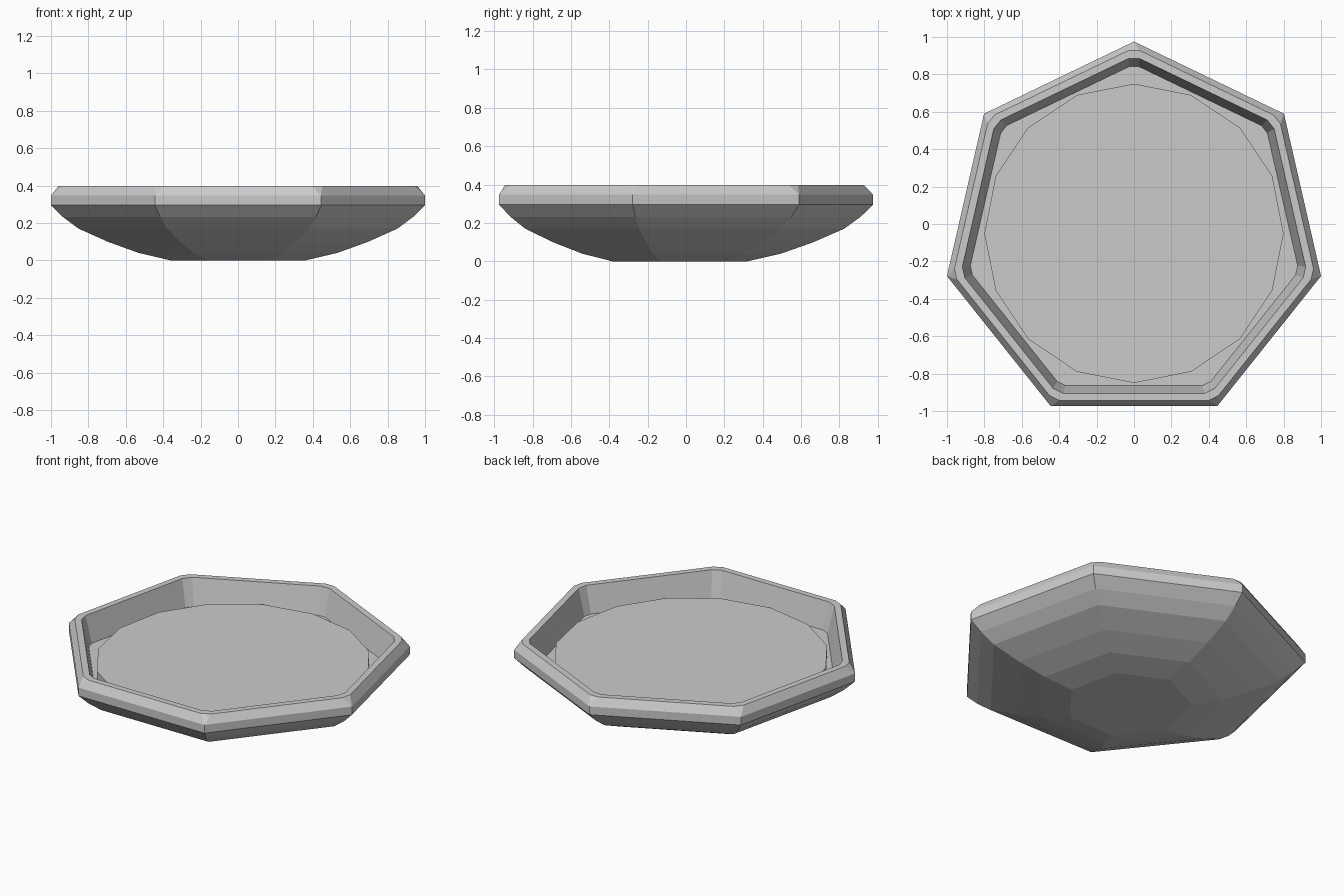
import bpy, bmesh
from math import sin, cos, pi
from mathutils import Vector

if "Cube" in bpy.data.objects:
    bpy.data.objects.remove(bpy.data.objects["Cube"])

SIDES, CY = 7, -0.05


def ring(bm, radius, z, cut):
    """Heptagon with each corner clipped by 'cut' (two verts per corner)."""
    corners = [Vector((radius * sin(2 * pi * k / SIDES),
                       CY + radius * cos(2 * pi * k / SIDES), z))
               for k in range(SIDES)]
    verts = []
    for k, c in enumerate(corners):
        for other in (corners[k - 1], corners[(k + 1) % SIDES]):
            verts.append(bm.verts.new(c + (other - c).normalized() * cut))
    return verts


def finish(bm, name):
    bmesh.ops.remove_doubles(bm, verts=bm.verts, dist=0.0005)
    bmesh.ops.recalc_face_normals(bm, faces=bm.faces)
    mesh = bpy.data.meshes.new(name)
    bm.to_mesh(mesh)
    bm.free()
    obj = bpy.data.objects.new(name, mesh)
    bpy.context.collection.objects.link(obj)


# Dish: bowl underside, upright edge, chamfered rim and recessed floor
profile = [
    (0.37, 0.0, 0), (0.545, 0.04, 0), (0.71, 0.098, 0), (0.875, 0.17, 0),
    (0.96, 0.232, 0), (1.0257, 0.295, 0), (1.0257, 0.347, 0),
    (0.992, 0.397, 0.033), (0.949, 0.397, 0.033), (0.904, 0.23, 0.028),
]
bm = bmesh.new()
rings = [ring(bm, *p) for p in profile]
n = SIDES * 2
for a, b in zip(rings, rings[1:]):
    for i in range(n):
        j = (i + 1) % n
        bm.faces.new((a[i], a[j], b[j], b[i]))
bm.faces.new(rings[0])
bm.faces.new(rings[-1])
finish(bm, "dish")

# Raised sixteen-sided plate lying on the floor
bm = bmesh.new()
bmesh.ops.create_cone(bm, cap_ends=True, segments=16, radius1=0.8, radius2=0.8, depth=0.05)
bmesh.ops.translate(bm, verts=bm.verts, vec=(0, CY, 0.256))
finish(bm, "inner_plate")
